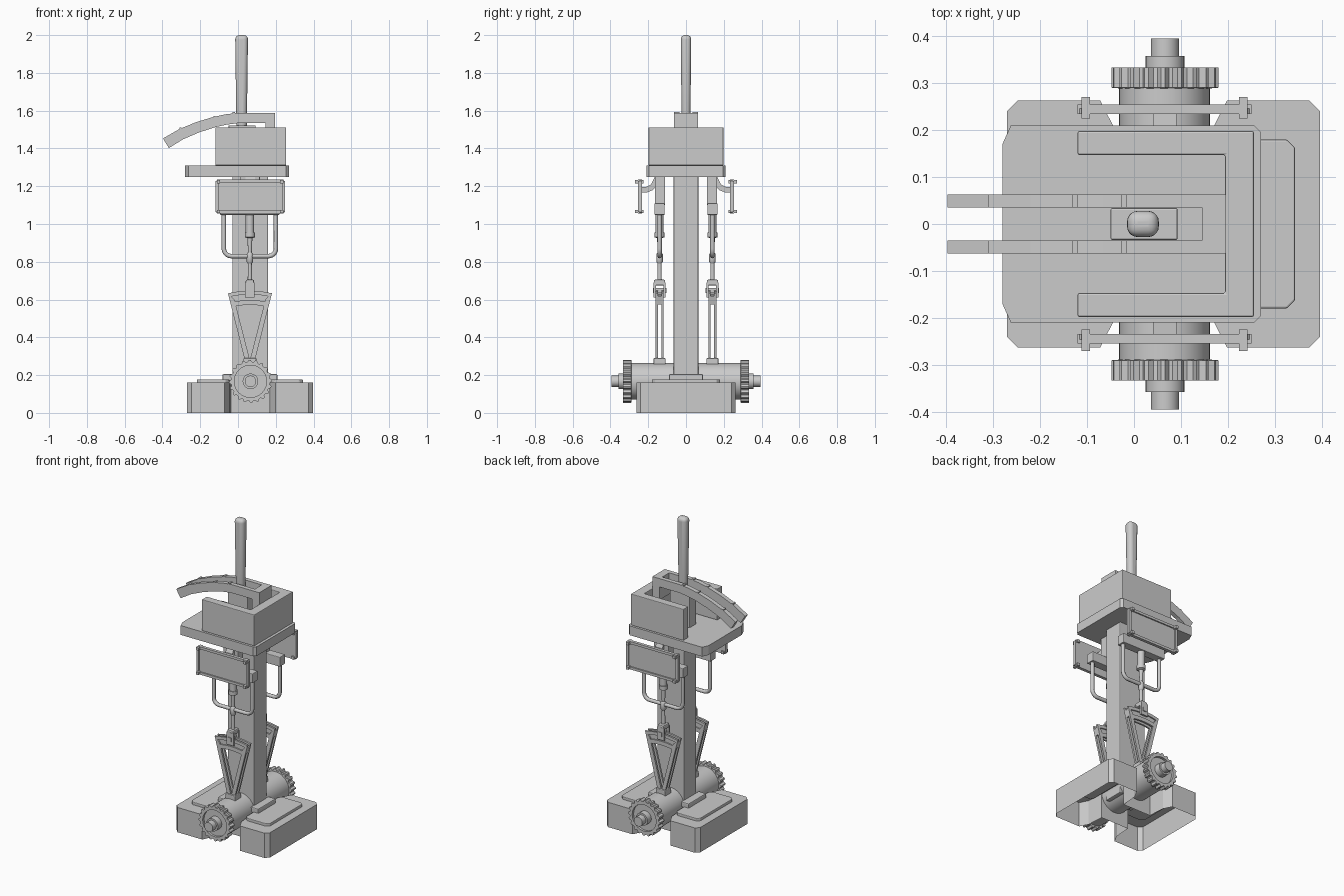
import bpy, bmesh, math

if "Cube" in bpy.data.objects:
    bpy.data.objects.remove(bpy.data.objects["Cube"])

CX = 0.063          # symmetry centre of the stand in x
AZ = 0.167          # axle height


def finish(bm, name, bevel=0.0, segs=2, smooth=False):
    bmesh.ops.recalc_face_normals(bm, faces=bm.faces)
    me = bpy.data.meshes.new(name)
    bm.to_mesh(me)
    bm.free()
    ob = bpy.data.objects.new(name, me)
    bpy.context.collection.objects.link(ob)
    if bevel:
        m = ob.modifiers.new("bevel", 'BEVEL')
        m.width, m.segments, m.limit_method = bevel, segs, 'ANGLE'
    if smooth:
        bpy.context.view_layer.objects.active = ob
        ob.select_set(True)
        bpy.ops.object.shade_smooth_by_angle(angle=math.radians(35))
        ob.select_set(False)
    return ob


def prism(name, pts, lo, hi, axis='z', bevel=0.0, open_bottom=False):
    """Extrude a 2D outline along z (x,y), y (x,z) or x (y,z)."""
    place = {'z': lambda a, b, h: (a, b, h), 'y': lambda a, b, h: (a, h, b),
             'x': lambda a, b, h: (h, a, b)}[axis]
    bm = bmesh.new()
    low = [bm.verts.new(place(a, b, lo)) for a, b in pts]
    top = [bm.verts.new(place(a, b, hi)) for a, b in pts]
    n = len(pts)
    for i in range(n):
        j = (i + 1) % n
        bm.faces.new((low[i], low[j], top[j], top[i]))
    bm.faces.new(top)
    if not open_bottom:
        bm.faces.new(low[::-1])
    return finish(bm, name, bevel)


def box(name, x, y, z, bevel=0.0):
    y = sorted(y)
    return prism(name, [(x[0], y[0]), (x[1], y[0]), (x[1], y[1]), (x[0], y[1])],
                 z[0], z[1], bevel=bevel)


def chamfer_rect(x0, x1, y0, y1, c):
    return [(x0 + c, y0), (x1 - c, y0), (x1, y0 + c), (x1, y1 - c),
            (x1 - c, y1), (x0 + c, y1), (x0, y1 - c), (x0, y0 + c)]


def lathe(name, profile, cx, cy, cz, axis='z', n=32, sign=1):
    """Spin (radius, height, toothed) rings; toothed rings get gear teeth."""
    bm, rings = bmesh.new(), []
    for r, h, teeth in profile:
        ring = []
        for i in range(n):
            a = 2 * math.pi * i / n
            rr = r - (0.011 if teeth and i % 4 > 1 else 0)
            u, v = rr * math.cos(a), rr * math.sin(a)
            co = (cx + u, cy + v, cz + h) if axis == 'z' else (cx + u, cy + sign * h, cz + v)
            ring.append(bm.verts.new(co))
        rings.append(ring)
    for p, q in zip(rings, rings[1:]):
        for i in range(n):
            j = (i + 1) % n
            bm.faces.new((p[i], p[j], q[j], q[i]))
    bm.faces.new(rings[0][::-1])
    bm.faces.new(rings[-1])
    return finish(bm, name, smooth=True)


# hollow base with a notch on each side for the axle
half = [(0.333, 0.24), (0.31, 0.263), (0.135, 0.263), (0.108, 0.21), (0.1, 0.1)]
q1 = half
q2 = [(-x, y) for x, y in reversed(half)]
outline = q1 + q2 + [(-x, -y) for x, y in q1] + [(-x, -y) for x, y in reversed(q2)] 
outline = q1 + q2 + [(-x, -y) for x, y in half] + [(x, -y) for x, y in reversed(half)]
prism("base", [(CX + x, y) for x, y in outline], 0, 0.16, open_bottom=True)

# foot plates and small pads beside the post
for s, side in ((1, "right"), (-1, "left")):
    a, b = sorted((CX + s * 0.11, CX + s * 0.28))
    prism("foot_plate_" + side, chamfer_rect(a, b, -0.18, 0.18, 0.018), 0.15, 0.177, bevel=0.004)
    a, b = sorted((CX + s * 0.09, CX + s * 0.145))
    box("post_pad_" + side, (a, b), (-0.09, 0.09), (0.17, 0.205), 0.006)

# central post
box("post", (-0.03, 0.16), (-0.065, 0.065), (0.1, 1.26), 0.006)

# axle
lathe("axle", [(0.097, -0.3, 0), (0.097, 0.3, 0)], CX + 0.002, 0, AZ, 'y', 40)

# head: floor plate with U-shaped wall, open to the left
prism("head_plate", [(-0.28, -0.17), (-0.262, -0.21), (0.255, -0.21), (0.27, -0.195),
                     (0.27, 0.195), (0.255, 0.21), (-0.262, 0.21), (-0.28, 0.17)], 1.25, 1.31)
prism("head_wall", [(-0.12, -0.198), (0.255, -0.198), (0.255, 0.198), (-0.12, 0.198),
                    (-0.12, 0.147), (0.194, 0.147), (0.194, -0.147), (-0.12, -0.147)],
      1.31, 1.512, bevel=0.004)

# curved twin rails and the block joining them
top = [(0.194, 1.588), (0.0, 1.588), (-0.065, 1.581), (-0.13, 1.567), (-0.22, 1.54),
       (-0.31, 1.503), (-0.397, 1.453)]
bottom = [(-0.366, 1.402), (-0.29, 1.449), (-0.205, 1.485), (-0.12, 1.513),
          (-0.06, 1.526), (0.0, 1.534), (0.194, 1.534)]
for s, side in ((1, "back"), (-1, "front")):
    a, b = sorted((s * 0.035, s * 0.063))
    prism("curved_rail_" + side, top + bottom, a, b, 'y')
    for x, z in ((-0.305, 1.506), (-0.125, 1.569), (-0.022, 1.588)):
        box("rail_rib_" + side, (x - 0.006, x + 0.006), (a, b), (z - 0.03, z + 0.004))
box("rail_block", (0.145, 0.196), (-0.063, 0.063), (1.45, 1.588))

# lever socket and tapered rounded lever
box("lever_socket", (-0.05, 0.093), (-0.034, 0.034), (1.31, 1.522), 0.004)
bm = bmesh.new()
bmesh.ops.create_cube(bm, size=1)
for v in bm.verts:
    k = 1 if v.co.z > 0 else 0.8
    v.co = (0.019 + v.co.x * 0.068 * k, v.co.y * 0.056 * k, 2.0 if k == 1 else 1.48)
finish(bm, "lever", 0.024, 5, smooth=True)

# parts repeated on the front and back
for s, side in ((1, "back"), (-1, "front")):
    Y = s * 0.14

    # gear wheel with recessed face, hub and pin
    lathe("gear_wheel_" + side,
          [(0.09, 0.288, 0), (0.114, 0.29, 1), (0.114, 0.333, 1), (0.085, 0.333, 0),
           (0.085, 0.318, 0), (0.041, 0.318, 0), (0.041, 0.358, 0), (0.03, 0.358, 0),
           (0.03, 0.395, 0)], CX + 0.003, 0, AZ, 'y', 80, s)

    # side panel: backing sheet, raised frame and corner pegs
    x0, x1, z0, z1 = -0.12, 0.25, 1.055, 1.235
    prism("panel_" + side, chamfer_rect(x0, x1, z0, z1, 0.012),
          *sorted((s * 0.234, s * 0.246)), 'y')
    for nm, xs, zs in (("top", (x0 + .008, x1 - .008), (z1 - .016, z1)),
                       ("bottom", (x0 + .008, x1 - .008), (z0, z0 + .016)),
                       ("left", (x0, x0 + .016), (z0 + .008, z1 - .008)),
                       ("right", (x1 - .016, x1), (z0 + .008, z1 - .008))):
        box(f"panel_frame_{nm}_{side}", xs, (s * 0.234, s * 0.254), zs)
    for px in (-0.103, 0.232):
        for pz in (1.066, 1.224):
            box("panel_peg_" + side, (px - .009, px + .009), (s * 0.225, s * 0.27), (pz - .009, pz + .009))

    # curved bracket from the head to the panel
    arc = [(0.0, 1.25), (0.02, 1.21), (0.045, 1.197), (0.075, 1.195)]
    low = [(0.075, 1.165), (0.04, 1.168), (0.01, 1.18), (-0.01, 1.2), (-0.02, 1.25)]
    prism("panel_bracket_" + side, [(s * (0.165 + y), z) for y, z in arc + low], 0.04, 0.09, 'x')

    # hanger post and crossbar
    box("hanger_" + side, (0.01, 0.116), (s * 0.11, s * 0.165), (1.1, 1.26), 0.004)
    box("crossbar_" + side, (-0.095, 0.22), (s * 0.113, s * 0.167), (1.048, 1.11), 0.004)

    # U-shaped handle tube
    pts = [(-0.075, 1.06)]
    pts += [(-0.035 - 0.04 * math.cos(t), 0.87 - 0.04 * math.sin(t))
            for t in (i * math.pi / 12 for i in range(7))]
    pts += [(2 * CX - x, z) for x, z in reversed(pts)]
    cu = bpy.data.curves.new("handle_" + side, 'CURVE')
    cu.dimensions, cu.bevel_depth, cu.bevel_resolution = '3D', 0.012, 2
    sp = cu.splines.new('POLY')
    sp.points.add(len(pts) - 1)
    for p, (x, z) in zip(sp.points, pts):
        p.co = (x, Y, z, 1)
    bpy.context.collection.objects.link(bpy.data.objects.new("handle_" + side, cu))

    # piston with collars and rod
    lathe("piston_" + side,
          [(0.022, 1.06, 0), (0.022, 0.955, 0), (0.027, 0.955, 0), (0.027, 0.93, 0),
           (0.013, 0.925, 0), (0.01, 0.85, 0), (0.017, 0.84, 0), (0.017, 0.80, 0),
           (0.01, 0.79, 0), (0.012, 0.69, 0)], CX, Y, 0, 'z', 16)

    # clevis gripping the wishbone
    box("clevis_top_" + side, (CX - .022, CX + .022), (Y - .03, Y + .03), (0.675, 0.705), 0.006)
    for d in (-1, 1):
        box("clevis_cheek_" + side, (CX - .025, CX + .025), (Y + d * .02, Y + d * .031), (0.61, 0.69))
    box("clevis_pin_" + side, (CX - .012, CX + .012), (Y - .036, Y + .036), (0.635, 0.66))

    # wishbone: twin V plates with a curved slotted head
    angs = [math.radians(90 - 14 + 28 * i / 8) for i in range(9)]

    def band(r0, r1):
        return ([(CX + r0 * math.cos(a), AZ + r0 * math.sin(a)) for a in angs] +
                [(CX + r1 * math.cos(a), AZ + r1 * math.sin(a)) for a in reversed(angs)])
    for d in (-1, 1):
        ya, yb = sorted((Y + d * 0.009, Y + d * 0.021))
        for k in (-1, 1):
            leg = [(0.117, 0.635), (0.027, 0.28), (0.0, 0.28), (0.082, 0.6)]
            prism("wishbone_leg_" + side, [(CX + k * x, z) for x, z in leg], ya, yb, 'y')
        prism("wishbone_head_" + side, band(0.405, 0.43), ya, yb, 'y')
        prism("wishbone_rim_" + side, band(0.46, 0.48), ya, yb, 'y')
    prism("wishbone_slider_" + side, band(0.42, 0.465), Y - .013, Y + .013, 'y')
    box("wishbone_foot_" + side, (CX - .035, CX + .035), (Y - .032, Y + .032), (0.24, 0.29), 0.005)
